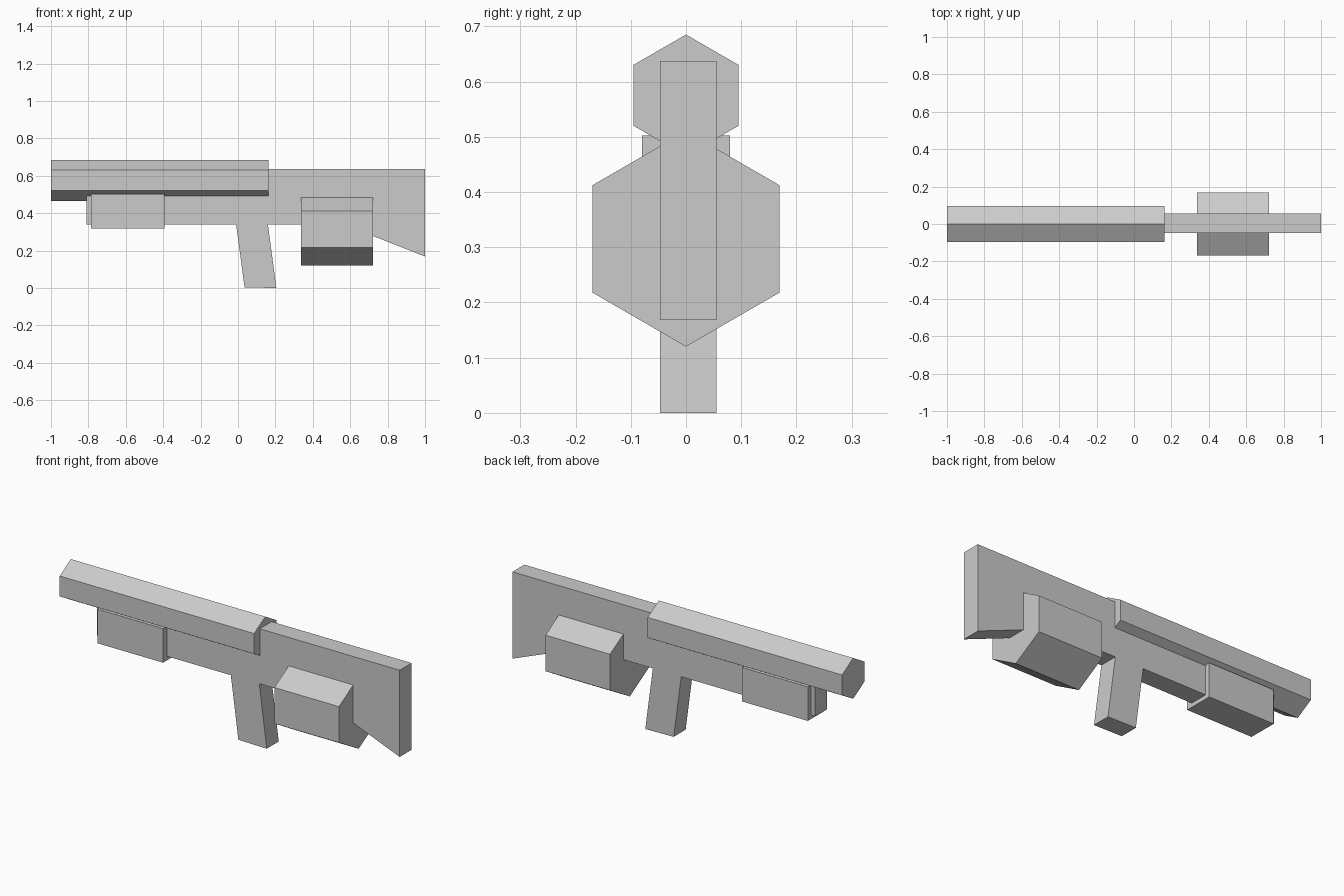
import bpy, bmesh
from math import radians, sin, cos
from mathutils import Vector

if "Cube" in bpy.data.objects:
    bpy.data.objects.remove(bpy.data.objects["Cube"])


def prism(name, outline, offset):
    """Extrude a closed planar outline along offset into a flat-faced solid."""
    bm = bmesh.new()
    face = bm.faces.new([bm.verts.new(p) for p in outline])
    ext = bmesh.ops.extrude_face_region(bm, geom=[face], use_keep_orig=True)
    moved = [g for g in ext["geom"] if isinstance(g, bmesh.types.BMVert)]
    bmesh.ops.translate(bm, verts=moved, vec=Vector(offset))
    bmesh.ops.recalc_face_normals(bm, faces=bm.faces)
    mesh = bpy.data.meshes.new(name)
    bm.to_mesh(mesh)
    bm.free()
    obj = bpy.data.objects.new(name, mesh)
    bpy.context.collection.objects.link(obj)
    return obj


def hex_bar(name, x0, x1, z, radius):
    """Hexagonal bar along x with a corner pointing up."""
    ring = [(x0, radius * sin(radians(a)), z + radius * cos(radians(a)))
            for a in range(0, 360, 60)]
    return prism(name, ring, (x1 - x0, 0, 0))


# Flat body with pistol grip and stock, cut from one side profile
side = [(-0.81, 0.34), (-0.01, 0.34), (0.035, 0.003), (0.205, 0.0),
        (0.16, 0.34), (0.565, 0.34), (1.0, 0.168), (1.0, 0.637), (-0.81, 0.637)]
prism("body_grip_and_stock", [(x, -0.047, z) for x, z in side], (0, 0.102, 0))

# Hexagonal barrel and magazine
hex_bar("barrel", -1.0, 0.163, 0.575, 0.11)
hex_bar("magazine", 0.336, 0.722, 0.315, 0.195)

# Boxy forend under the barrel
box = [(-0.785, 0.318), (-0.392, 0.318), (-0.392, 0.502), (-0.785, 0.502)]
prism("forend", [(x, -0.08, z) for x, z in box], (0, 0.16, 0))
